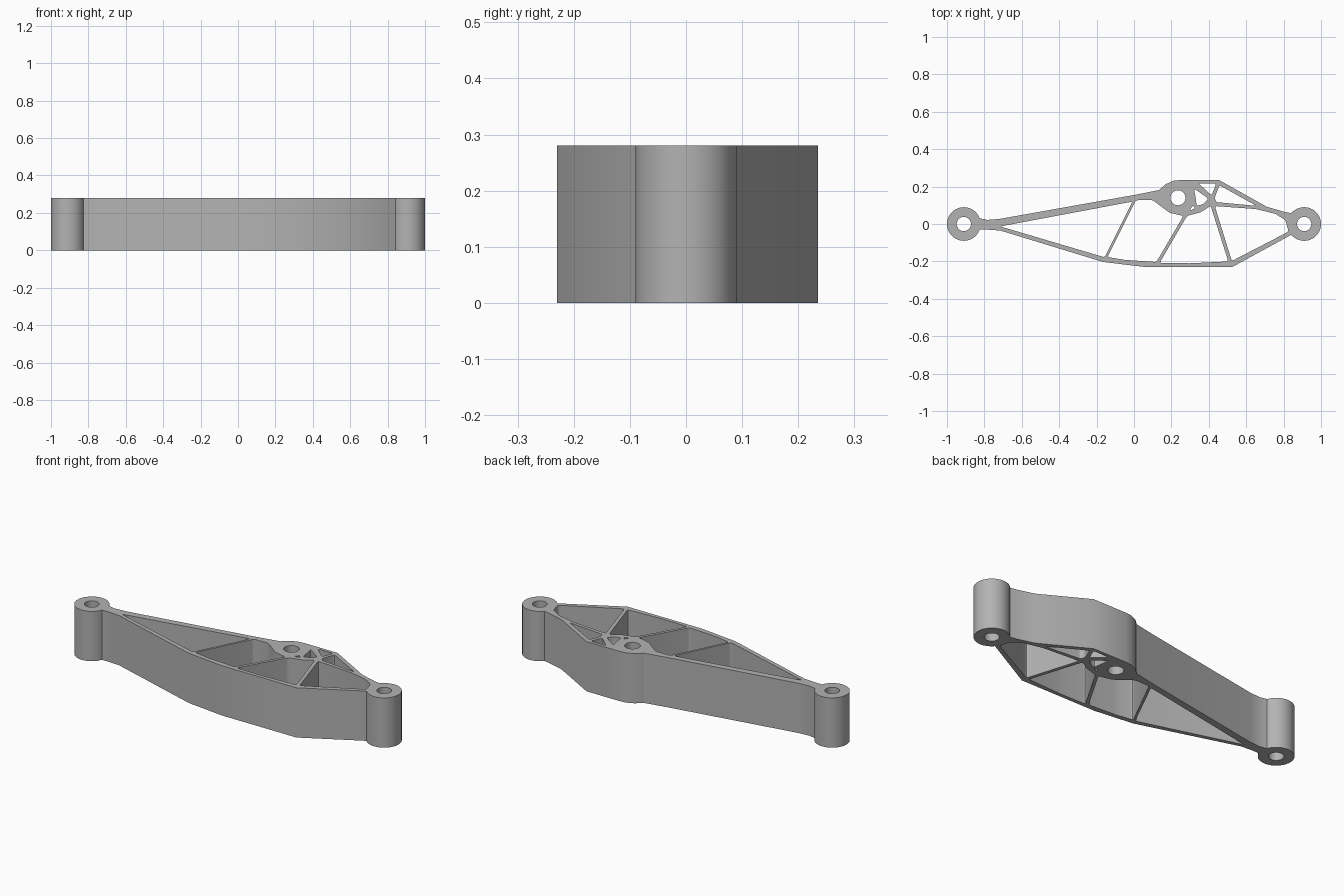
import bpy
from math import cos, sin, radians

HEIGHT = 0.28

default_cube = bpy.data.objects.get("Cube")
if default_cube:
    bpy.data.objects.remove(default_cube, do_unlink=True)

grey = bpy.data.materials.new("plain_grey")
grey.use_nodes = True
colour = (0.45, 0.45, 0.45, 1)
grey.diffuse_color = colour
grey.node_tree.nodes["Principled BSDF"].inputs["Base Color"].default_value = colour


def arc(cx, cy, r, start, end, steps=32):
    angles = [radians(start + (end - start) * i / steps) for i in range(steps + 1)]
    return [(cx + r * cos(a), cy + r * sin(a)) for a in angles]


def bore(cx, cy, r):
    return arc(cx, cy, r, 0, 360, 40)[:-1]


def rounded(points, radius):
    """Replace each corner with a short quadratic bend."""
    out = []
    count = len(points)
    for i, (px, py) in enumerate(points):
        ends = []
        for qx, qy in (points[i - 1], points[(i + 1) % count]):
            dx, dy = qx - px, qy - py
            length = (dx * dx + dy * dy) ** 0.5
            t = min(radius, length * 0.4) / length
            ends.append((px + dx * t, py + dy * t))
        (ax, ay), (bx, by) = ends
        for k in range(5):
            t = k / 4
            u = 1 - t
            out.append((u * u * ax + 2 * u * t * px + t * t * bx,
                        u * u * ay + 2 * u * t * py + t * t * by))
    return out


# Outer contour: end eyes joined by the upper and lower chords
upper = [(-0.785, 0.022), (-0.72, 0.027), (0, 0.155), (0.135, 0.182), (0.17, 0.213),
         (0.21, 0.231), (0.25, 0.235), (0.455, 0.235), (0.71, 0.092), (0.8, 0.066)]
lower = [(0.8, -0.08), (0.525, -0.23), (0.06, -0.23), (-0.165, -0.203),
         (-0.715, -0.035), (-0.785, -0.03)]
contour = (arc(-0.91, 0, 0.09, 340, 20) + upper
           + arc(0.91, 0, 0.09, 140, -140) + lower)

# Bolt holes
loops = [bore(-0.91, 0, 0.038), bore(0.91, 0, 0.038), bore(0.235, 0.14, 0.04)]

# Openings between the ribs
openings = [
    [(-0.715, -0.013), (-0.008, 0.12), (-0.157, -0.178)],
    [(0.01, 0.127), (0.1, 0.128), (0.15, 0.09), (0.19, 0.06), (0.264, 0.043),
     (0.12, -0.203), (-0.05, -0.192), (-0.142, -0.176)],
    [(0.283, 0.043), (0.355, 0.062), (0.41, 0.097), (0.504, -0.2),
     (0.3, -0.21), (0.137, -0.208)],
    [(0.432, 0.096), (0.65, 0.08), (0.755, 0.055), (0.81, 0.02), (0.826, -0.04),
     (0.77, -0.07), (0.523, -0.198)],
    [(0.457, 0.207), (0.655, 0.097), (0.44, 0.117), (0.431, 0.14)],
    [(0.345, 0.217), (0.44, 0.217), (0.415, 0.153)],
    [(0.32, 0.19), (0.398, 0.136), (0.372, 0.107), (0.335, 0.097), (0.33, 0.14)],
    [(0.297, 0.072), (0.315, 0.1), (0.328, 0.083)],
]
loops += [rounded(opening, 0.012) for opening in openings]

# Filled profile extruded to full height
curve = bpy.data.curves.new("truss_arm", "CURVE")
curve.dimensions = "2D"
curve.fill_mode = "BOTH"
curve.extrude = HEIGHT / 2
for loop in [contour] + loops:
    spline = curve.splines.new("POLY")
    spline.points.add(len(loop) - 1)
    for point, (x, y) in zip(spline.points, loop):
        point.co = (x, y, 0, 1)
    spline.use_cyclic_u = True

arm = bpy.data.objects.new("truss_arm", curve)
bpy.context.collection.objects.link(arm)
arm.location.z = HEIGHT / 2
bpy.context.view_layer.objects.active = arm
arm.select_set(True)
bpy.ops.object.convert(target="MESH")
arm = bpy.context.object

# Weld the caps to the walls and shade the bends smoothly
bpy.ops.object.mode_set(mode="EDIT")
bpy.ops.mesh.select_all(action="SELECT")
bpy.ops.mesh.remove_doubles(threshold=0.0001)
bpy.ops.mesh.normals_make_consistent(inside=False)
bpy.ops.object.mode_set(mode="OBJECT")
arm.data.materials.clear()
arm.data.materials.append(grey)
bpy.ops.object.shade_smooth_by_angle(angle=radians(30))
